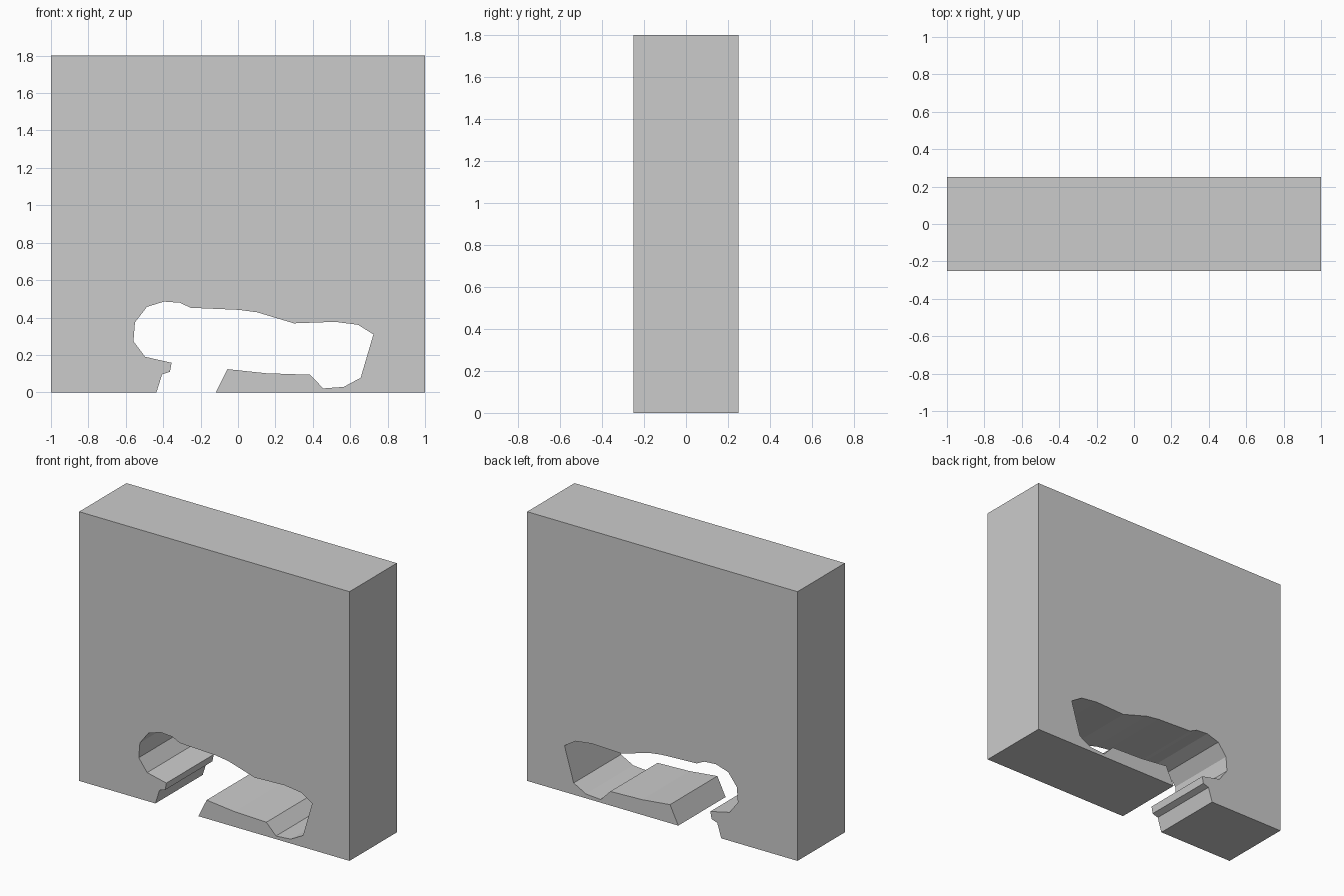
import bpy, bmesh

if "Cube" in bpy.data.objects:
    bpy.data.objects.remove(bpy.data.objects["Cube"])

DEPTH = 0.5

# Front outline (x, z): plain slab with a cave-like cut open at the bottom
slab = [(-1, 0), (-1, 1.8), (1, 1.8), (1, 0)]
right_ledge = [(-0.118, 0), (-0.057, 0.124), (0.15, 0.102), (0.385, 0.094),
               (0.456, 0.021), (0.565, 0.029), (0.656, 0.078), (0.724, 0.31)]
ceiling = [(0.642, 0.361), (0.519, 0.377), (0.299, 0.369), (0.102, 0.428),
           (0.005, 0.441), (-0.254, 0.452), (-0.31, 0.479), (-0.396, 0.485)]
left_hollow = [(-0.487, 0.457), (-0.551, 0.374), (-0.559, 0.273), (-0.497, 0.19),
               (-0.355, 0.158), (-0.364, 0.11), (-0.406, 0.096), (-0.436, 0)]
outline = slab + right_ledge + ceiling + left_hollow

# Extrude the outline through the thickness
bm = bmesh.new()
face = bm.faces.new([bm.verts.new((x, -DEPTH / 2, z)) for x, z in outline])
result = bmesh.ops.extrude_face_region(bm, geom=[face], use_keep_orig=True)
moved = [v for v in result["geom"] if isinstance(v, bmesh.types.BMVert)]
bmesh.ops.translate(bm, verts=moved, vec=(0, DEPTH, 0))

# Split the concave front and back into clean triangles
bmesh.ops.recalc_face_normals(bm, faces=bm.faces)
bmesh.ops.triangulate(bm, faces=[f for f in bm.faces if len(f.verts) > 4])

mesh = bpy.data.meshes.new("wall_block")
bm.to_mesh(mesh)
bm.free()
wall = bpy.data.objects.new("wall_block", mesh)
bpy.context.collection.objects.link(wall)
